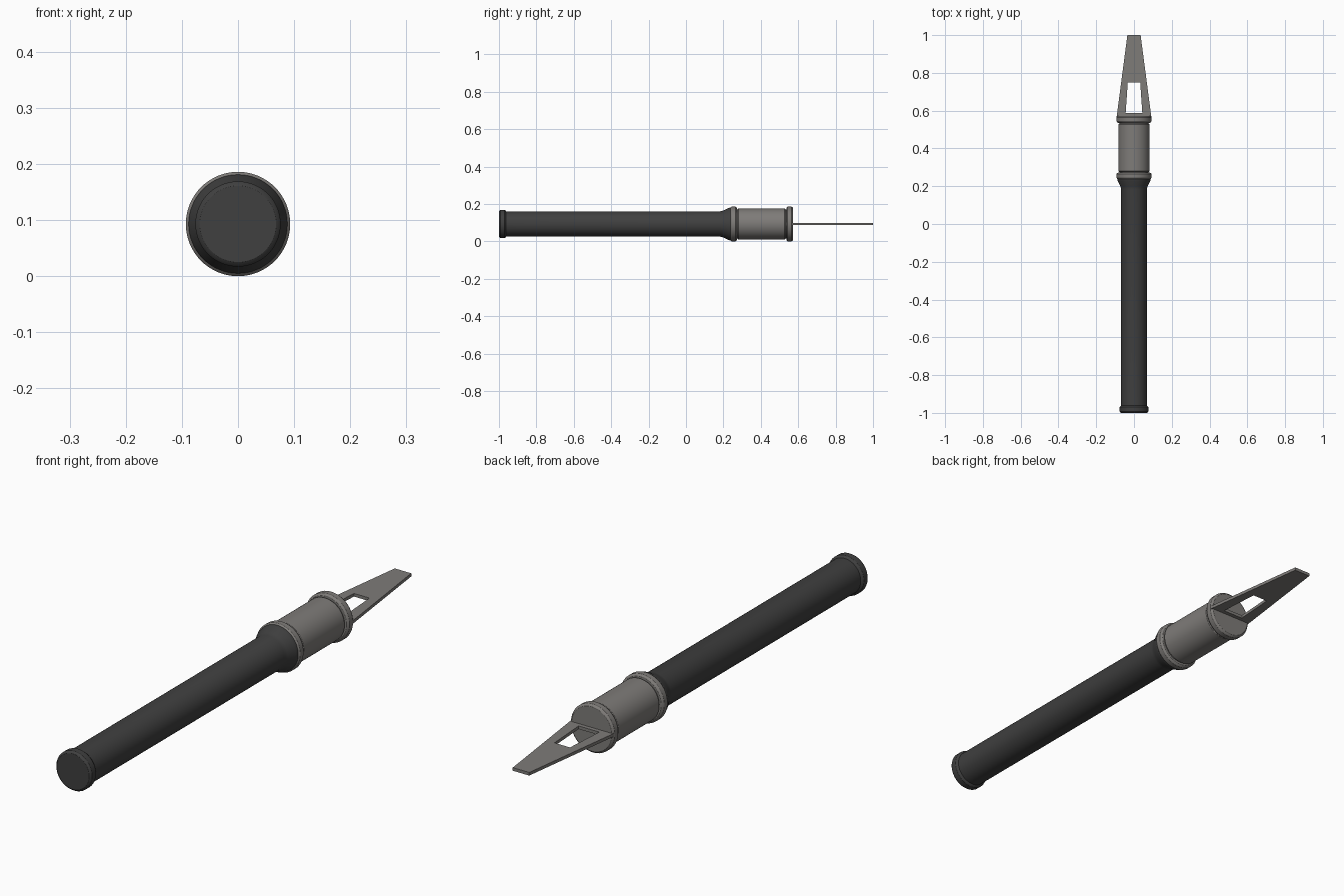
import bpy, bmesh, math

if "Cube" in bpy.data.objects:
    bpy.data.objects.remove(bpy.data.objects["Cube"])

CZ = 0.093   # height of the long axis
SEG = 64


def material(name, rgb):
    m = bpy.data.materials.new(name)
    m.diffuse_color = (*rgb, 1)
    m.use_nodes = True
    m.node_tree.nodes["Principled BSDF"].inputs["Base Color"].default_value = m.diffuse_color
    return m


def finish(bm, name, mat, smooth):
    bmesh.ops.recalc_face_normals(bm, faces=bm.faces)
    me = bpy.data.meshes.new(name)
    bm.to_mesh(me)
    bm.free()
    me.materials.append(mat)
    ob = bpy.data.objects.new(name, me)
    bpy.context.collection.objects.link(ob)
    if smooth:
        bpy.ops.object.select_all(action='DESELECT')
        ob.select_set(True)
        bpy.context.view_layer.objects.active = ob
        bpy.ops.object.shade_smooth_by_angle(angle=math.radians(30))
    return ob


def lathe(name, profile, mat):
    """Turn (y, radius) points around the long axis and cap both ends."""
    bm = bmesh.new()
    rings = []
    for y, r in profile:
        rings.append([bm.verts.new((r * math.cos(2 * math.pi * i / SEG), y,
                                    CZ + r * math.sin(2 * math.pi * i / SEG)))
                      for i in range(SEG)])
    for a, b in zip(rings, rings[1:]):
        for i in range(SEG):
            j = (i + 1) % SEG
            bm.faces.new((a[i], a[j], b[j], b[i]))
    bm.faces.new(rings[0])
    bm.faces.new(rings[-1])
    return finish(bm, name, mat, True)


def band(y0, y1, r, c):
    """Profile of a drum with chamfered rims."""
    return [(y0, r - c), (y0 + c * 0.4, r - c * 0.4), (y0 + c, r),
            (y1 - c, r), (y1 - c * 0.4, r - c * 0.4), (y1, r - c)]


black = material("black_grip", (0.05, 0.05, 0.05))
steel = material("grey_steel", (0.21, 0.20, 0.19))

# Handle with flare towards the collar
lathe("handle", [(-0.98, 0.068), (0.185, 0.068), (0.20, 0.072),
                 (0.228, 0.086), (0.238, 0.088), (0.245, 0.088)], black)
lathe("end_cap", band(-1.0, -0.962, 0.076, 0.008), black)

# Metal collar: two rings around a drum, with narrow grooves between
lathe("collar_core", [(0.245, 0.077), (0.56, 0.077)], steel)
lathe("collar_drum", band(0.276, 0.532, 0.083, 0.005), steel)
lathe("rear_ring", band(0.237, 0.272, 0.093, 0.008), steel)
lathe("front_ring", band(0.536, 0.572, 0.093, 0.008), steel)

# Tapered flat blade with a trapezoid window
outer = [(-0.092, 0.566), (0.092, 0.566), (0.035, 1.0), (-0.035, 1.0)]
inner = [(-0.044, 0.588), (0.044, 0.588), (0.033, 0.75), (-0.033, 0.75)]
T = 0.006
bm = bmesh.new()
o, n = [[[bm.verts.new((x, y, CZ + s * T)) for x, y in loop] for s in (-1, 1)]
        for loop in (outer, inner)]
for i in range(4):
    j = (i + 1) % 4
    for k in (0, 1):
        bm.faces.new((o[k][i], o[k][j], n[k][j], n[k][i]))
    for loop in (o, n):
        bm.faces.new((loop[0][i], loop[0][j], loop[1][j], loop[1][i]))
finish(bm, "blade", steel, False)
